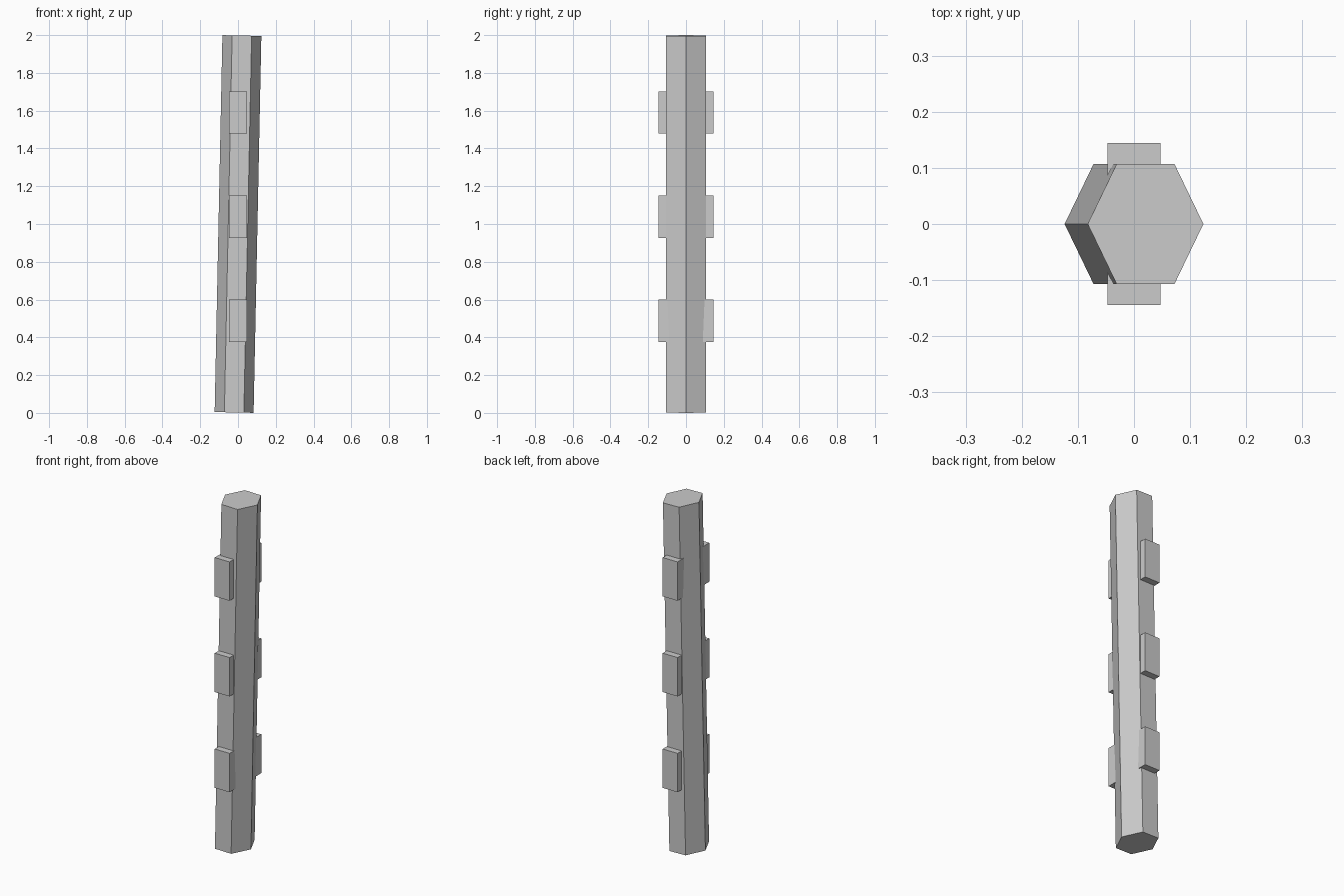
import bpy, bmesh, math
from mathutils import Matrix

if "Cube" in bpy.data.objects:
    bpy.data.objects.remove(bpy.data.objects["Cube"])

# single flat colour
grey = bpy.data.materials.new("stone grey")
grey.diffuse_color = (0.6, 0.6, 0.6, 1)
grey.use_nodes = True
grey.node_tree.nodes["Principled BSDF"].inputs["Base Color"].default_value = grey.diffuse_color


def add_part(name, bm):
    mesh = bpy.data.meshes.new(name)
    bm.to_mesh(mesh)
    bm.free()
    mesh.materials.append(grey)
    obj = bpy.data.objects.new(name, mesh)
    bpy.context.collection.objects.link(obj)
    return obj


# leaning six-sided post, slightly narrowed across x
bm = bmesh.new()
bmesh.ops.create_cone(bm, cap_ends=True, segments=6, radius1=0.1235,
                      radius2=0.1235, depth=1.9955,
                      matrix=Matrix.Rotation(math.radians(30), 4, 'Z'))
xs = [v.co.x for v in bm.verts]
if max(xs) < 0.12:  # keep the points on the x axis
    bmesh.ops.rotate(bm, verts=bm.verts, matrix=Matrix.Rotation(math.radians(30), 3, 'Z'))
bmesh.ops.scale(bm, verts=bm.verts, vec=(0.835, 1, 1))
post = add_part("post", bm)
post.location.z = 1
post.rotation_euler.y = 0.0206

# upright blocks, three on the front and three on the back
for side, label in ((-1, "front"), (1, "back")):
    for i, z in enumerate((0.487, 1.039, 1.59)):
        bm = bmesh.new()
        bmesh.ops.create_cube(bm, size=1)
        bmesh.ops.scale(bm, verts=bm.verts, vec=(0.095, 0.095, 0.224))
        block = add_part(f"{label}_block_{i + 1}", bm)
        block.location = (0, side * 0.097, z)
